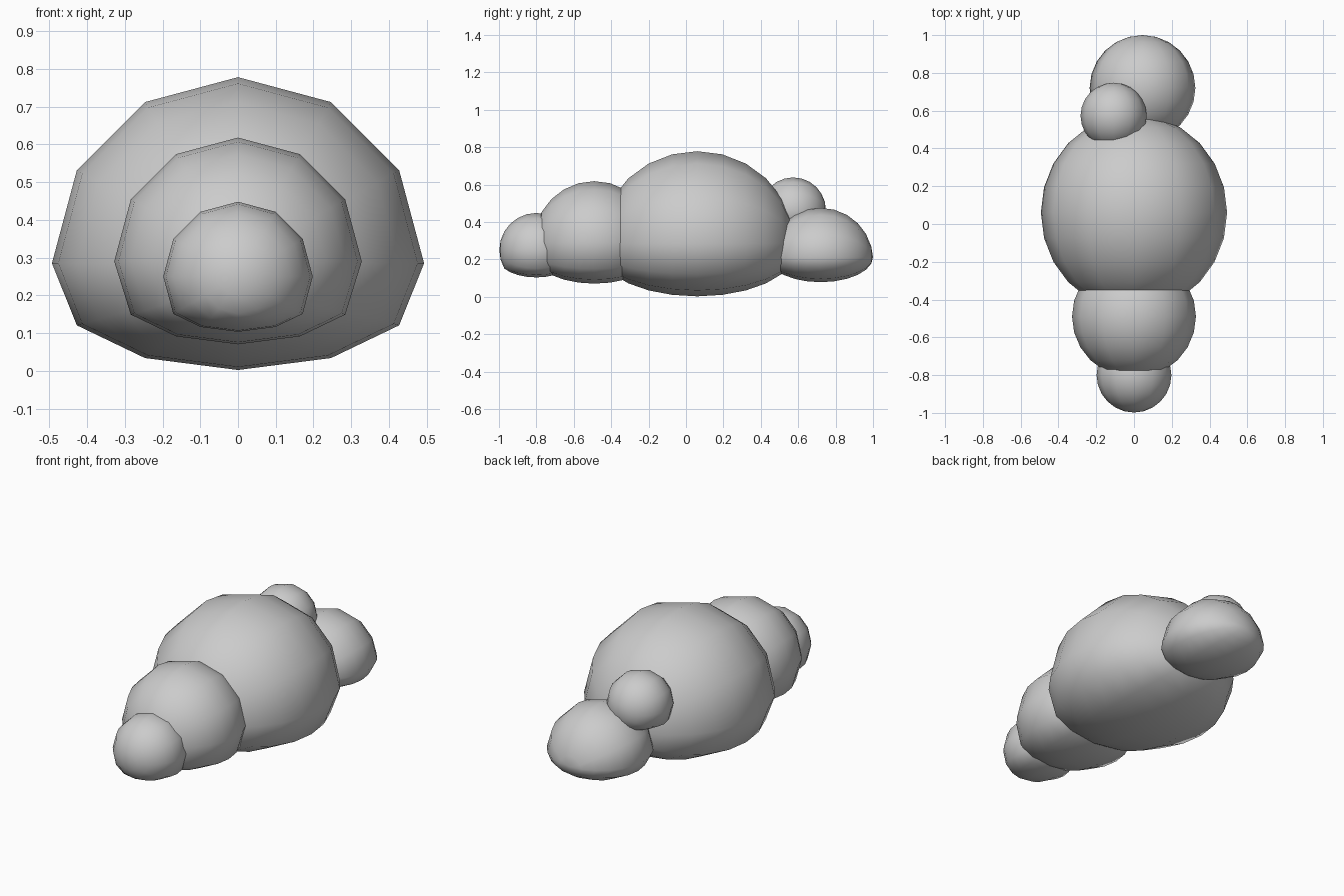
import bpy, bmesh
from mathutils import Matrix
from math import radians

if "Cube" in bpy.data.objects:
    bpy.data.objects.remove(bpy.data.objects["Cube"])


def puff(name, centre, radii, flat_from):
    """Ball with poles along y; its underside is squashed below flat_from."""
    bm = bmesh.new()
    bmesh.ops.create_uvsphere(bm, u_segments=12, v_segments=12, radius=1)
    bmesh.ops.rotate(bm, verts=bm.verts, matrix=Matrix.Rotation(radians(90), 3, 'X'))
    for v in bm.verts:
        depth = -v.co.z
        if depth > flat_from:
            v.co.z = -(flat_from + 0.48 * (depth - flat_from))
        v.co = [c + r * k for c, r, k in zip(centre, radii, v.co)]
    for f in bm.faces:
        f.smooth = True
    mesh = bpy.data.meshes.new(name)
    bm.to_mesh(mesh)
    bm.free()
    obj = bpy.data.objects.new(name, mesh)
    bpy.context.collection.objects.link(obj)
    return obj


# Large central puff
puff("main_puff", (0, 0.06, 0.285), (0.493, 0.52, 0.493), 0.18)
# Two shrinking puffs toward the front
puff("middle_puff", (0, -0.49, 0.29), (0.328, 0.325, 0.328), 0.365)
puff("front_puff", (0, -0.80, 0.25), (0.198, 0.198, 0.198), 0.5)
# Flattened puff at the back with a small one on top
puff("back_puff", (0.045, 0.72, 0.197), (0.28, 0.28, 0.278), -0.1)
puff("small_top_puff", (-0.108, 0.573, 0.463), (0.175, 0.175, 0.175), 0.5)
